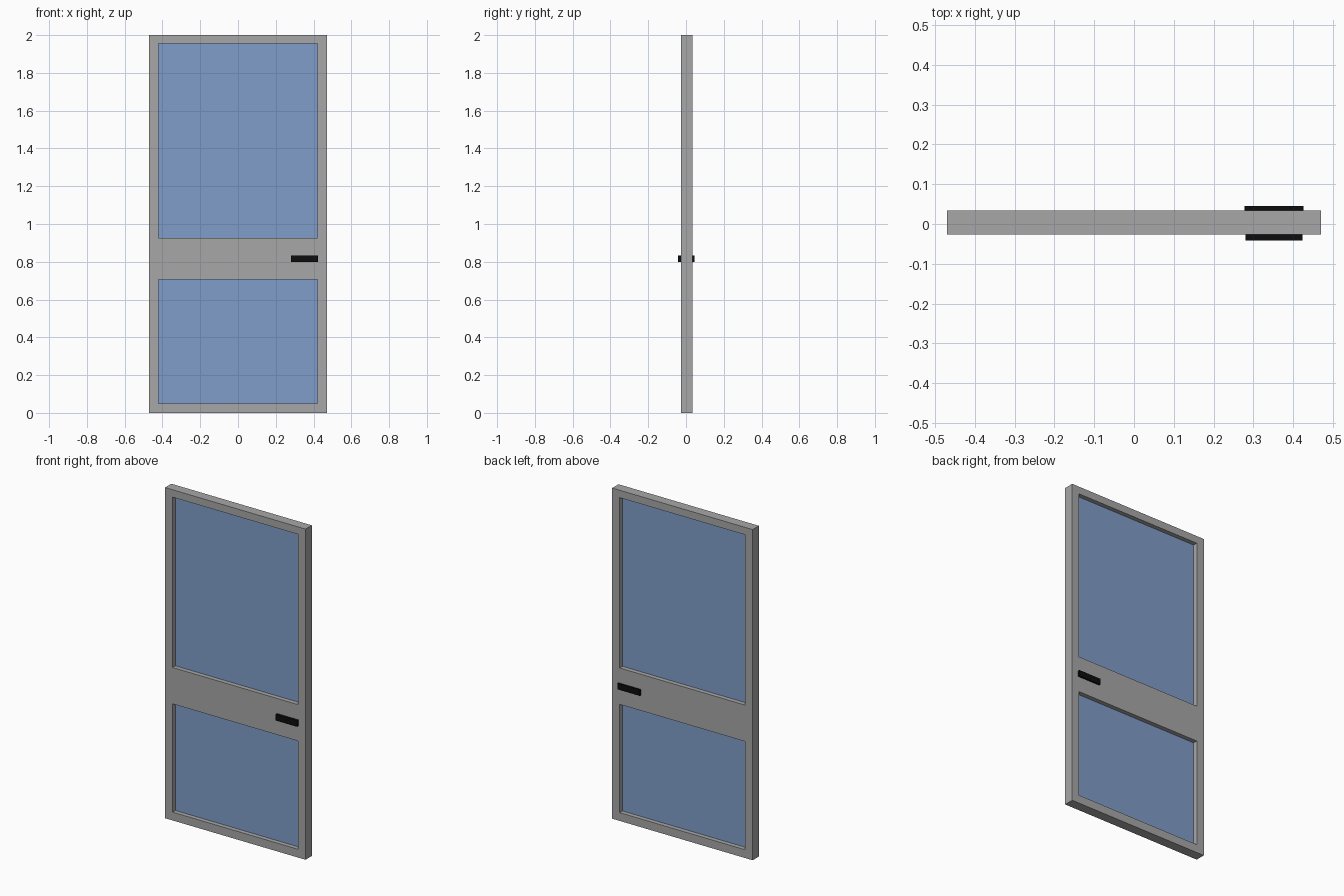
import bpy
import bmesh

cube = bpy.data.objects.get("Cube")
if cube:
    bpy.data.objects.remove(cube, do_unlink=True)


def material(name, rgb):
    m = bpy.data.materials.new(name)
    m.use_nodes = True
    m.diffuse_color = (*rgb, 1)
    m.node_tree.nodes["Principled BSDF"].inputs["Base Color"].default_value = (*rgb, 1)
    return m


GREY = material("grey_metal", (0.39, 0.39, 0.39))
BLUE = material("blue_glass", (0.216, 0.337, 0.591))
BLACK = material("black_handle", (0.004, 0.004, 0.004))


def add_object(name, bm, mat):
    bmesh.ops.recalc_face_normals(bm, faces=bm.faces)
    mesh = bpy.data.meshes.new(name)
    bm.to_mesh(mesh)
    bm.free()
    mesh.materials.append(mat)
    obj = bpy.data.objects.new(name, mesh)
    bpy.context.collection.objects.link(obj)
    return obj


def box(name, x, y, z, mat):
    """Box spanning the given (min, max) ranges."""
    bm = bmesh.new()
    bmesh.ops.create_cube(bm, size=1)
    for v in bm.verts:
        v.co = [r[0] if c < 0 else r[1] for c, r in zip(v.co, (x, y, z))]
    return add_object(name, bm, mat)


# Door frame: a grid of panels with the two window cells left open, extruded back
FRONT, BACK = -0.026, 0.034
xs = (-0.47, -0.42, 0.42, 0.47)
zs = (0, 0.05, 0.705, 0.925, 1.955, 2)
windows = {"lower": 1, "upper": 3}

bm = bmesh.new()
grid = [[bm.verts.new((x, FRONT, z)) for x in xs] for z in zs]
for row in range(len(zs) - 1):
    for col in range(len(xs) - 1):
        if col == 1 and row in windows.values():
            continue
        bm.faces.new((grid[row][col], grid[row][col + 1],
                      grid[row + 1][col + 1], grid[row + 1][col]))
extruded = bmesh.ops.extrude_face_region(bm, geom=bm.faces[:], use_keep_orig=True)
for v in extruded["geom"]:
    if isinstance(v, bmesh.types.BMVert):
        v.co.y = BACK
bmesh.ops.recalc_face_normals(bm, faces=bm.faces)
bmesh.ops.dissolve_limit(bm, angle_limit=0.01, verts=bm.verts, edges=bm.edges)
add_object("door_frame", bm, GREY)

# Glass panes set midway into the frame
for name, row in windows.items():
    box(name + "_glass", xs[1:3], (0.001, 0.007), zs[row:row + 2], BLUE)

# Flat handles on both sides
box("front_handle", (0.28, 0.424), (-0.042, FRONT), (0.798, 0.834), BLACK)
box("back_handle", (0.278, 0.427), (BACK, 0.045), (0.798, 0.834), BLACK)
